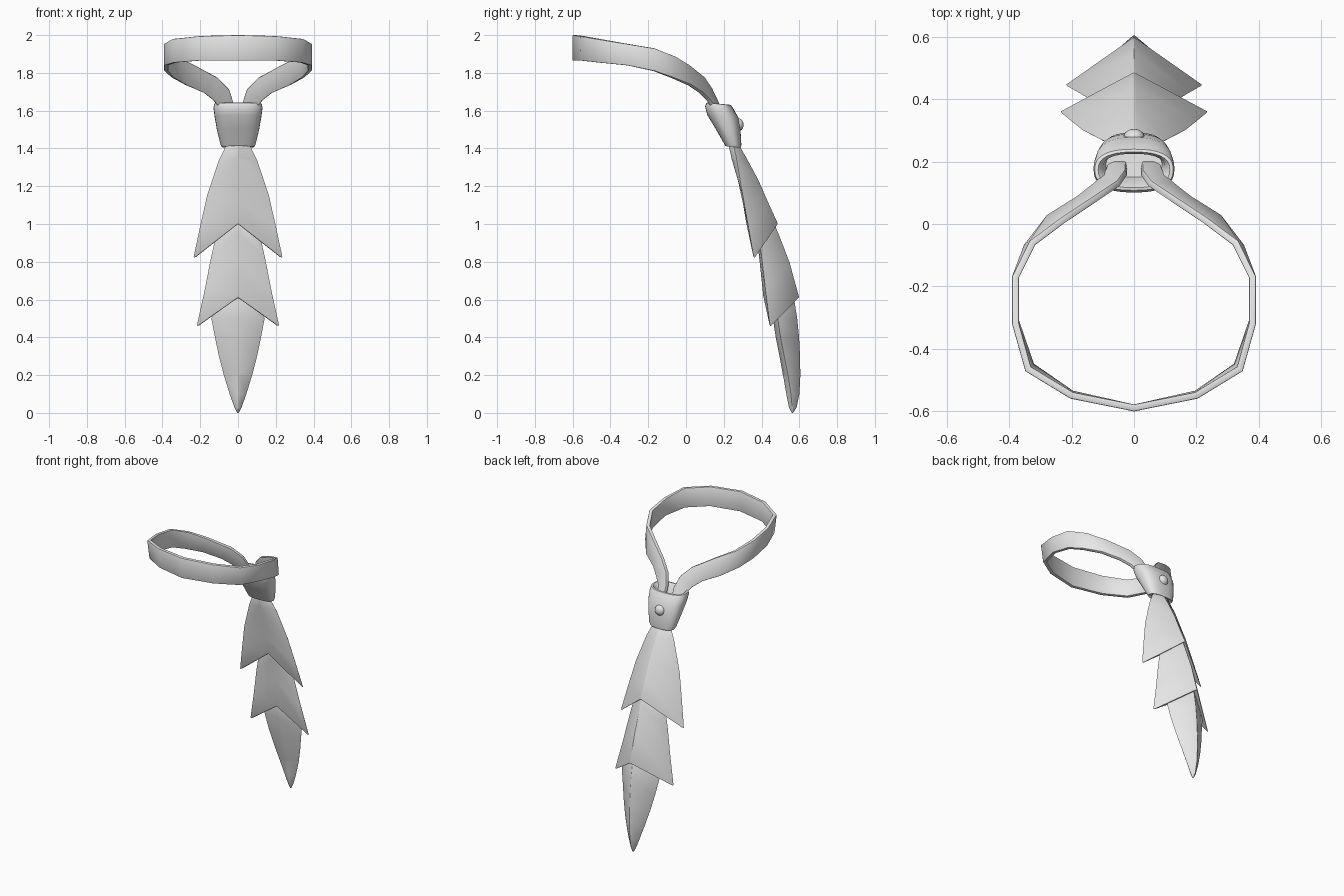
import bpy
import bmesh
from math import cos, sin, tau, radians, copysign

default = bpy.data.objects.get("Cube")
if default:
    bpy.data.objects.remove(default, do_unlink=True)

GREY = (0.8, 0.8, 0.8, 1)
material = bpy.data.materials.new("plain grey")
material.use_nodes = True
material.diffuse_color = GREY
material.node_tree.nodes["Principled BSDF"].inputs["Base Color"].default_value = GREY


def finish(name, bm, modifiers=(), angle=40):
    """Turn a bmesh into a shaded object with its modifiers applied."""
    bmesh.ops.recalc_face_normals(bm, faces=bm.faces)
    mesh = bpy.data.meshes.new(name)
    bm.to_mesh(mesh)
    bm.free()
    mesh.materials.append(material)
    obj = bpy.data.objects.new(name, mesh)
    bpy.context.collection.objects.link(obj)
    bpy.ops.object.select_all(action="DESELECT")
    obj.select_set(True)
    bpy.context.view_layer.objects.active = obj
    for kind, settings in modifiers:
        modifier = obj.modifiers.new(kind.title(), kind)
        for key, value in settings.items():
            setattr(modifier, key, value)
        bpy.ops.object.modifier_apply(modifier=modifier.name)
    bpy.ops.object.shade_smooth_by_angle(angle=radians(angle))
    return obj


def loft(bm, rings, closed=True):
    """Bridge rows of points with quads and return the vertex rows."""
    rows = [[bm.verts.new(p) for p in ring] for ring in rings]
    for a, b in zip(rows, rows[1:]):
        count = len(a)
        for i in range(count if closed else count - 1):
            j = (i + 1) % count
            bm.faces.new((a[i], a[j], b[j], b[i]))
    return rows


# Neck strap: upper and lower edge of the left half, mirrored and thickened
upper_edge = [
    (0, -.59, 2.0), (.2, -.55, 1.995), (.34, -.465, 1.98), (.38, -.32, 1.955),
    (.38, -.17, 1.93), (.325, -.06, 1.885), (.23, .01, 1.84), (.11, .09, 1.775),
    (.05, .13, 1.715), (.025, .165, 1.64), (.025, .2, 1.54),
]
lower_edge = [
    (0, -.59, 1.865), (.2, -.545, 1.865), (.33, -.455, 1.855), (.38, -.31, 1.84),
    (.38, -.17, 1.81), (.345, -.075, 1.775), (.275, .02, 1.735), (.18, .08, 1.695),
    (.13, .12, 1.655), (.095, .15, 1.61), (.075, .2, 1.54),
]
bm = bmesh.new()
loft(bm, zip(upper_edge, lower_edge), closed=False)
finish("neck_strap", bm, [
    ("MIRROR", {"use_clip": True}),
    ("SOLIDIFY", {"thickness": .022, "offset": 0, "use_even_offset": True}),
    ("BEVEL", {"width": .004, "segments": 2, "limit_method": "ANGLE",
               "angle_limit": radians(50)}),
])


# Knot: rounded sleeve with a hollow top
def knot_ring(z, centre_y, half_x, half_y, tilt=.1, steps=32, power=.8):
    points = []
    for i in range(steps):
        c, s = cos(tau * i / steps), sin(tau * i / steps)
        x = half_x * copysign(abs(c) ** power, c)
        y = half_y * copysign(abs(s) ** power, s)
        points.append((x, centre_y + y, z - tilt * y))
    return points


bm = bmesh.new()
knot_rows = loft(bm, [
    knot_ring(1.42, .25, .07, .03),
    knot_ring(1.408, .25, .086, .041),
    knot_ring(1.425, .246, .094, .047),
    knot_ring(1.5, .222, .112, .067),
    knot_ring(1.57, .195, .124, .083),
    knot_ring(1.615, .177, .13, .076),
    knot_ring(1.635, .174, .126, .066),
    knot_ring(1.637, .174, .115, .057),
    knot_ring(1.62, .178, .1, .047),
    knot_ring(1.57, .19, .09, .04),
])
for row in (knot_rows[0], knot_rows[-1]):
    bm.faces.new(row)
finish("knot", bm)

# Button on the ridge side of the knot
bm = bmesh.new()
bmesh.ops.create_uvsphere(bm, u_segments=20, v_segments=12, radius=.034)
bmesh.ops.scale(bm, vec=(1, .8, 1), verts=bm.verts)
bmesh.ops.translate(bm, vec=(0, .278, 1.525), verts=bm.verts)
finish("knot_button", bm)


# Hanging scales: solid kite sections with a ridge towards +y
def scale_piece(name, sections):
    """Each section: centre z, side z, half width, front y, side y, ridge y."""
    bm = bmesh.new()
    rows = loft(bm, [
        [(0, front, zc), (w, side, zs), (0, ridge, zc), (-w, side, zs)]
        for zc, zs, w, front, side, ridge in sections
    ])
    for front, left, ridge, right in (rows[0], rows[-1]):
        bm.faces.new((front, left, ridge))
        bm.faces.new((front, ridge, right))
    finish(name, bm, [
        ("BEVEL", {"width": .007, "segments": 2, "limit_method": "ANGLE",
                   "angle_limit": radians(35)}),
    ])


scale_piece("upper_scale", [
    (1.43, 1.43, .06, .22, .25, .275),
    (1.35, 1.33, .108, .24, .27, .322),
    (1.23, 1.15, .168, .275, .30, .387),
    (1.12, .98, .206, .30, .33, .435),
    (1.0, .81, .242, .32, .36, .49),
])
scale_piece("middle_scale", [
    (1.05, .98, .11, .35, .385, .45),
    (.95, .82, .147, .372, .40, .492),
    (.8, .65, .18, .39, .42, .55),
    (.61, .45, .224, .41, .445, .602),
])
scale_piece("lower_scale", [
    (.66, .57, .12, .44, .47, .565),
    (.5, .5, .143, .46, .485, .59),
    (.4, .4, .124, .475, .5, .6),
    (.3, .3, .103, .495, .52, .605),
    (.2, .2, .077, .513, .54, .607),
    (.1, .1, .046, .53, .555, .602),
    (.03, .03, .021, .543, .562, .588),
    (0, 0, .005, .558, .564, .57),
])
